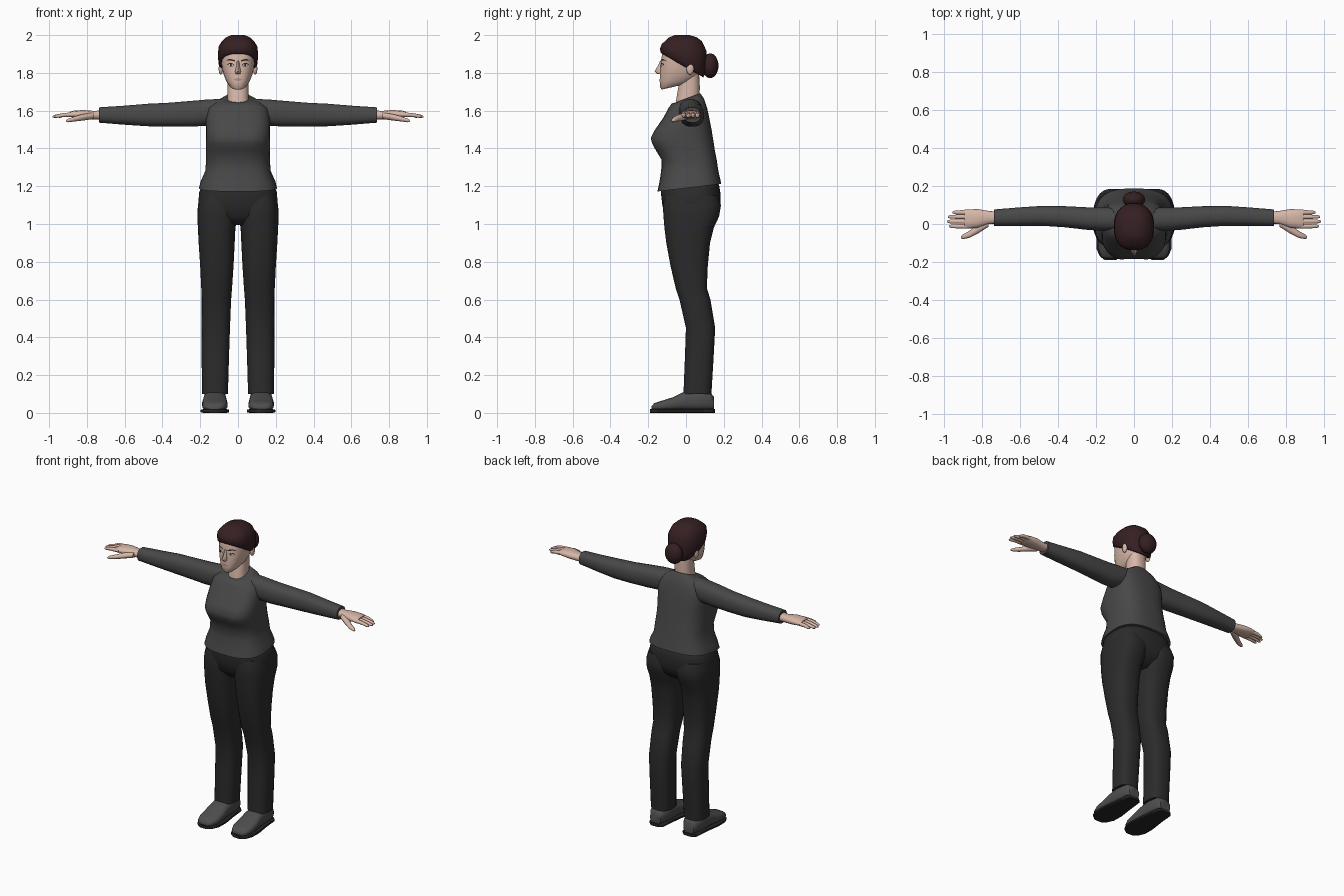
import bpy, bmesh, math
from mathutils import Vector


def material(name, rgb):
    m = bpy.data.materials.new(name)
    m.diffuse_color = (*rgb, 1)
    return m


SKIN = material("skin", (0.68, 0.47, 0.39))
HAIR = material("dark_brown_hair", (0.036, 0.014, 0.016))
SHIRT = material("grey_knit", (0.065, 0.065, 0.066))
TROUSER = material("black_cloth", (0.024, 0.024, 0.025))
SHOE = material("grey_leather", (0.075, 0.075, 0.076))
SOLE = material("black_rubber", (0.018, 0.018, 0.02))
WHITE = material("eye_white", (0.6, 0.58, 0.55))
DARK = material("brow_dark", (0.03, 0.018, 0.015))
LIP = material("lip", (0.48, 0.27, 0.23))


def finish(name, bm, mat, mirror=False, angle=50):
    bmesh.ops.recalc_face_normals(bm, faces=bm.faces)
    me = bpy.data.meshes.new(name)
    bm.to_mesh(me)
    bm.free()
    me.materials.append(mat)
    ob = bpy.data.objects.new(name, me)
    bpy.context.collection.objects.link(ob)
    bpy.ops.object.select_all(action='DESELECT')
    ob.select_set(True)
    bpy.context.view_layer.objects.active = ob
    bpy.ops.object.shade_smooth_by_angle(angle=math.radians(angle))
    if mirror:
        ob.modifiers.new("mirror", 'MIRROR')
    return ob


def loft(name, sections, mat, axis='z', mirror=False, n=2.4, count=24, cleft=None):
    """Skin rings: (position, centre u, half u, v low, v high, tilt).
    cleft gives (depth, position, spread) of a groove down the front."""
    bm = bmesh.new()
    rings = []
    for t, cu, ru, v0, v1, *rest in sections:
        tilt = rest[0] if rest else 0
        ring = []
        for i in range(count):
            a = 2 * math.pi * (i + 0.5) / count
            c, s = math.cos(a), math.sin(a)
            u = cu + ru * math.copysign(abs(c) ** (2 / n), c)
            sv = math.copysign(abs(s) ** (2 / n), s)
            v = (v0 + v1) / 2 + (v1 - v0) / 2 * sv
            if cleft and s < 0:
                v += cleft[0] * math.exp(-(u / 0.035) ** 2 - ((t - cleft[1]) / cleft[2]) ** 2)
            p = t + tilt * sv
            co = {'z': (u, v, p), 'x': (p, v, u), 'y': (v, p, u)}[axis]
            ring.append(bm.verts.new(co))
        rings.append(ring)
    for r, q in zip(rings, rings[1:]):
        for i in range(count):
            j = (i + 1) % count
            bm.faces.new((r[i], r[j], q[j], q[i]))
    bm.faces.new(rings[0])
    bm.faces.new(rings[-1])
    return finish(name, bm, mat, mirror)


def ball(name, centre, size, mat, mirror=False):
    bm = bmesh.new()
    bmesh.ops.create_uvsphere(bm, u_segments=14, v_segments=9, radius=1)
    for v in bm.verts:
        v.co = Vector(centre) + v.co * Vector(size)
    return finish(name, bm, mat, mirror)


# Sweater body with bust, waist and flared hem
loft("sweater_body", [
    (1.192, 0, .206, -.152, .187, .02), (1.225, 0, .198, -.142, .183, .008),
    (1.28, 0, .174, -.132, .172), (1.34, 0, .169, -.13, .163),
    (1.39, 0, .169, -.163, .153), (1.425, 0, .17, -.184, .148),
    (1.455, 0, .171, -.192, .143), (1.5, 0, .171, -.168, .136),
    (1.56, 0, .17, -.122, .124), (1.615, 0, .158, -.092, .112),
    (1.65, 0, .115, -.076, .096, .012), (1.666, 0, .068, -.066, .076, .026)],
    SHIRT, n=2.8, count=32, cleft=(.018, 1.45, .06))

# Sleeves
loft("sleeve", [
    (.08, 1.607, .056, -.035, .085), (.16, 1.59, .07, -.037, .088),
    (.24, 1.584, .069, -.032, .088), (.36, 1.579, .064, -.018, .094),
    (.48, 1.577, .06, -.01, .096), (.6, 1.576, .051, -.01, .088),
    (.735, 1.577, .041, -.011, .077)], SHIRT, 'x', True, count=20)

# Hands
loft("palm", [
    (.70, 1.578, .026, .003, .064), (.76, 1.576, .023, .0, .068),
    (.82, 1.58, .024, -.02, .078), (.87, 1.581, .019, -.024, .077),
    (.89, 1.581, .013, -.022, .075)], SKIN, 'x', True, count=14)
for label, y, tip in (("index", -.012, .972), ("middle", .013, .982),
                      ("ring", .038, .978), ("little", .061, .955)):
    loft(label + "_finger", [
        (.865, 1.58, .013, y - .013, y + .013), (.925, 1.577, .011, y - .012, y + .012),
        (tip - .012, 1.57, .009, y - .01, y + .01), (tip, 1.568, .004, y - .005, y + .005)],
        SKIN, 'x', True, n=2, count=8)
loft("thumb", [
    (.765, 1.573, .018, -.015, .035), (.82, 1.565, .018, -.05, .0),
    (.865, 1.556, .014, -.073, -.036), (.9, 1.548, .01, -.079, -.055),
    (.91, 1.546, .004, -.076, -.066)], SKIN, 'x', True, n=2, count=10)

# Trousers: hips and two legs
loft("trouser_hips", [
    (1.24, 0, .165, -.115, .15), (1.205, 0, .188, -.126, .176),
    (1.17, 0, .206, -.134, .182), (1.1, 0, .212, -.126, .183),
    (1.04, 0, .19, -.112, .16), (.995, 0, .09, -.07, .10)],
    TROUSER, n=2.6, count=32)
loft("trouser_leg", [
    (1.15, .103, .1, -.112, .168), (1.1, .107, .106, -.124, .186),
    (1.04, .109, .107, -.12, .176), (.98, .113, .1, -.115, .148),
    (.9, .113, .096, -.105, .128), (.78, .112, .089, -.083, .116),
    (.66, .113, .082, -.055, .111), (.6, .115, .079, -.035, .13),
    (.45, .118, .076, -.001, .155), (.3, .12, .073, -.006, .147),
    (.1, .122, .069, -.014, .135)], TROUSER, mirror=True, n=2.6)

# Shoes with flat soles
loft("shoe_upper", [
    (.148, .05, .035, .085, .16), (.125, .063, .05, .07, .175),
    (.05, .066, .056, .062, .182), (-.02, .06, .048, .06, .185),
    (-.07, .047, .036, .056, .19), (-.13, .037, .027, .056, .189),
    (-.168, .032, .02, .072, .176), (-.182, .026, .01, .09, .158)],
    SHOE, 'y', True, n=2.8, count=20)
loft("shoe_sole", [
    (.154, .01, .01, .09, .155), (.135, .01, .01, .07, .176),
    (.04, .01, .01, .06, .184), (-.06, .01, .01, .046, .199),
    (-.13, .01, .01, .048, .198), (-.17, .01, .01, .068, .18),
    (-.19, .01, .01, .095, .153)], SOLE, 'y', True, n=6, count=16)

# Neck and head
loft("neck", [
    (1.6, 0, .062, -.06, .07), (1.66, 0, .057, -.052, .07),
    (1.72, 0, .056, -.042, .074), (1.79, 0, .056, -.03, .07)], SKIN)
HEAD = [(1.722, 0, .032, -.128, -.04, .01), (1.732, 0, .046, -.137, .0, .01),
        (1.755, 0, .062, -.14, .04), (1.79, 0, .076, -.138, .07),
        (1.83, 0, .086, -.135, .085), (1.88, 0, .09, -.13, .09),
        (1.93, 0, .088, -.124, .09), (1.97, 0, .06, -.08, .06)]
loft("head", HEAD, SKIN)
ball("ear", (.091, .022, 1.822), (.012, .02, .032), SKIN, True)
loft("nose", [
    (1.862, 0, .008, -.138, -.1), (1.835, 0, .01, -.15, -.1),
    (1.808, 0, .016, -.167, -.1), (1.795, 0, .014, -.152, -.1)],
    SKIN, n=2, count=10)

# Hair cap with a centre parting, and the bun behind
loft("hair_cap", [
    (1.838, 0, .09, -.126, .092, -.062), (1.85, 0, .102, -.137, .101, -.06),
    (1.89, 0, .107, -.14, .109, -.04), (1.935, 0, .104, -.138, .109, -.018),
    (1.968, 0, .086, -.12, .085), (1.988, 0, .064, -.096, .058), (2.0, 0, .035, -.065, .02)],
    HAIR, n=2.3, cleft=(.012, 1.95, .05))
ball("hair_bun", (0, .128, 1.838), (.06, .044, .066), HAIR)


def face_y(x, z):
    """Front surface of the head at x, z."""
    for a, b in zip(HEAD, HEAD[1:]):
        if a[0] <= z <= b[0]:
            k = (z - a[0]) / (b[0] - a[0])
            w, f, r = (a[i] + (b[i] - a[i]) * k for i in (2, 3, 4))
            return (f + r) / 2 - (r - f) / 2 * (1 - min(1, abs(x / w)) ** 2.4) ** (1 / 2.4)


def patch(name, points, mat, lift, mirror=True):
    """Thin face detail that follows the head."""
    bm = bmesh.new()
    mid = Vector((sum(p[0] for p in points), sum(p[1] for p in points))) / len(points)
    hub = bm.verts.new((mid.x, face_y(*mid) - lift, mid.y))
    rim = [bm.verts.new((x, face_y(x, z) - lift, z)) for x, z in points]
    for a, b in zip(rim, rim[1:] + rim[:1]):
        f = bm.faces.new((hub, a, b))
        f.normal_update()
        if f.normal.y > 0:
            f.normal_flip()
    return finish(name, bm, mat, mirror)


# Eyes, brows and mouth
patch("eye_lid_line", [(.018, 1.84), (.03, 1.851), (.045, 1.852), (.06, 1.844),
                       (.045, 1.835), (.03, 1.834)], DARK, .002)
patch("eye_white", [(.021, 1.84), (.031, 1.847), (.044, 1.847), (.056, 1.842),
                    (.044, 1.836), (.031, 1.835)], WHITE, .003)
patch("iris", [(.038 + .006 * math.cos(i * math.pi / 4), 1.8415 + .006 * math.sin(i * math.pi / 4))
               for i in range(8)], DARK, .004)
patch("eyebrow", [(.015, 1.86), (.017, 1.868), (.045, 1.875), (.068, 1.864),
                  (.045, 1.867)], DARK, .003)
patch("mouth", [(-.026, 1.765), (-.008, 1.772), (.008, 1.772), (.026, 1.765),
                (.01, 1.757), (-.01, 1.757)], LIP, .002, False)
